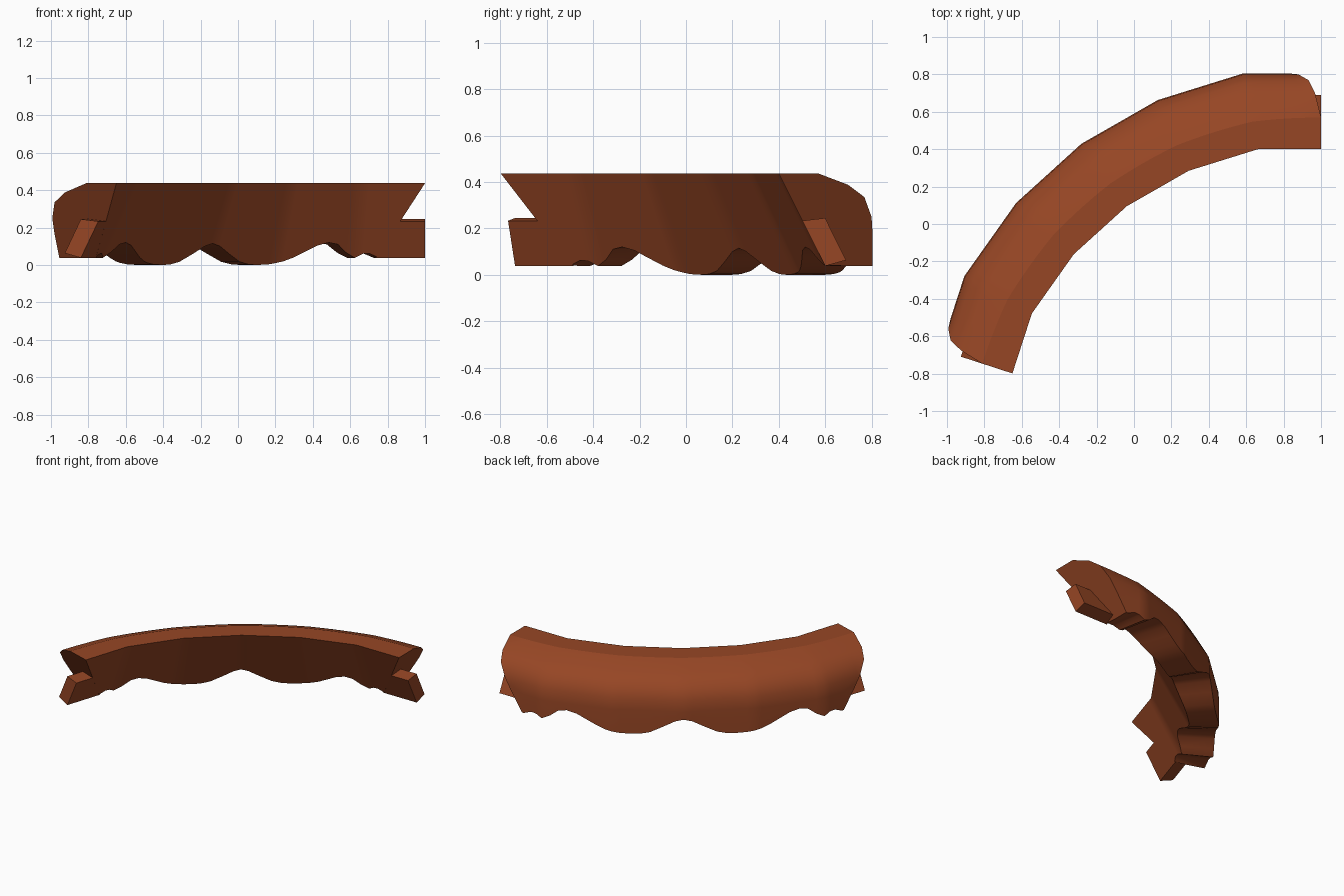
import bpy, bmesh, math
from mathutils import Vector

if "Cube" in bpy.data.objects:
    bpy.data.objects.remove(bpy.data.objects["Cube"])

CX, CY = 1.0, -1.335          # centre of the ring this fifth belongs to
MID, HALF = 126.0, 36.0       # middle direction and half sweep, degrees
TOP = 0.437
UNDERCUT = 0.65               # how fast the ends lean inward going down
KINKS = [0.0, 12.4, 25.0]     # corners of the faceted sweep

wood = bpy.data.materials.new("reddish brown wood")
wood.diffuse_color = (0.305, 0.061, 0.018, 1)
wood.use_nodes = True
wood.node_tree.nodes["Principled BSDF"].inputs["Base Color"].default_value = wood.diffuse_color

# Height of the scalloped lower edge by degrees from the middle
SCALLOP = [(0, .115), (1.5, .10), (3.5, .06), (5.8, .017), (7.5, .003), (9, 0), (11, .003),
           (12.4, .011), (13.5, .02), (15, .04), (17, .075), (18.7, .105), (20.5, .12),
           (22, .11), (23.5, .066), (25, .038), (26.2, .06), (27.2, .062), (28.7, .038),
           (32, .038), (36, .038), (38, .038)]


def stretch(d):
    """Radius factor that turns the arc into straight facets."""
    d = abs(d)
    corner = 1 / math.cos(math.radians(HALF - KINKS[-1]))
    for a, b in zip(KINKS, KINKS[1:]):
        if d <= b:
            h, m = (b - a) / 2, (a + b) / 2
            return corner * math.cos(math.radians(h)) / math.cos(math.radians(d - m))
    return 1 / math.cos(math.radians(HALF - d))


def inner(z):
    return 1.735 + 0.5 * (TOP - z)


def finish(name, bm):
    bmesh.ops.recalc_face_normals(bm, faces=bm.faces)
    me = bpy.data.meshes.new(name)
    bm.to_mesh(me)
    bm.free()
    me.materials.append(wood)
    ob = bpy.data.objects.new(name, me)
    bpy.context.collection.objects.link(ob)
    bpy.ops.object.select_all(action='DESELECT')
    ob.select_set(True)
    bpy.context.view_layer.objects.active = ob
    bpy.ops.object.shade_smooth_by_angle(angle=math.radians(38), keep_sharp_edges=True)


def end_frame(side):
    """Radial and outward directions at one end (side -1 right, +1 left)."""
    a = math.radians(MID + side * HALF)
    radial = Vector((math.cos(a), math.sin(a), 0))
    return radial, Vector((-math.sin(a), math.cos(a), 0)) * side


# Curved rail: section swept along the facets, then cut by leaning end planes
bm = bmesh.new()
stations = [(-d, z) for d, z in reversed(SCALLOP[1:])] + SCALLOP
rings = []
for d, zb in stations:
    # radius, height, how strongly the point follows the facets
    section = [(1.735, TOP, 1), (1.905, TOP, .35), (2.035, .388, .3), (2.105, .335, .6),
               (2.135, .25, 1), (2.14, .17, 1), (2.14, zb, 1), (inner(zb), zb, 1)]
    a, k = math.radians(MID + d), stretch(d)
    rings.append([bm.verts.new((CX + r * k ** w * math.cos(a), CY + r * k ** w * math.sin(a), z))
                  for r, z, w in section])
for p, q in zip(rings, rings[1:]):
    n = len(p)
    for i in range(n):
        j = (i + 1) % n
        bm.faces.new((p[i], p[j], q[j], q[i]))
    bm.edges.get((p[1], q[1])).smooth = False     # crisp rim of the flat top
bm.faces.new(rings[0])
bm.faces.new(rings[-1])
for side in (-1, 1):
    radial, out = end_frame(side)
    cut = bmesh.ops.bisect_plane(
        bm, geom=bm.verts[:] + bm.edges[:] + bm.faces[:],
        plane_co=Vector((CX, CY, TOP)) + radial * 1.735,
        plane_no=(out - Vector((0, 0, UNDERCUT))).normalized(), clear_outer=True)
    edges = [e for e in cut['geom_cut'] if isinstance(e, bmesh.types.BMEdge)]
    bmesh.ops.contextual_create(bm, geom=edges)
finish("curved_rail", bm)

# Joining tabs: slanted blocks sticking out of both ends
TAB = [(1.837, .233), (1.935, .245), (2.025, .063), (1.935, .038)]
for side, name in ((-1, "right_tab"), (1, "left_tab")):
    radial, out = end_frame(side)
    bm = bmesh.new()
    base = Vector((CX, CY, 0))
    loops = []
    for tip in (False, True):
        loops.append([bm.verts.new(base + radial * r + Vector((0, 0, z)) +
                      out * (0 if tip else -UNDERCUT * (TOP - z) - .005)) for r, z in TAB])
    for i in range(4):
        j = (i + 1) % 4
        bm.faces.new((loops[0][i], loops[0][j], loops[1][j], loops[1][i]))
    for loop in loops:
        bm.faces.new(loop)
    finish(name, bm)
